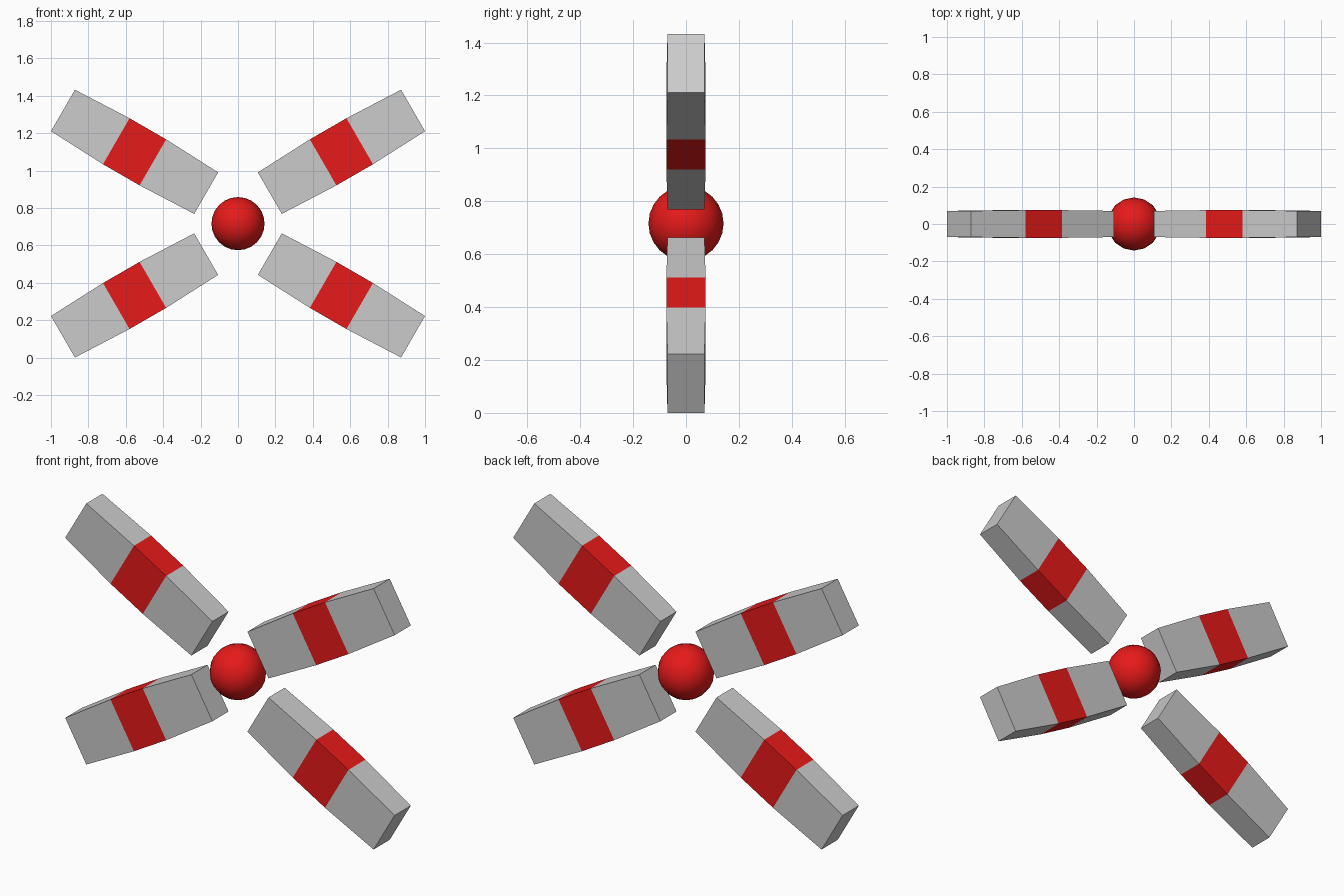
import bpy
import bmesh
from math import radians, sin, cos

if "Cube" in bpy.data.objects:
    bpy.data.objects.remove(bpy.data.objects["Cube"])

MID_Z = 0.716
RED = bpy.data.materials.new("red")
RED.diffuse_color = (0.8, 0.01, 0.01, 1)
RED.use_nodes = True
RED.node_tree.nodes["Principled BSDF"].inputs["Base Color"].default_value = RED.diffuse_color

# Cross-sections along a blade: (distance from its middle, half height, half depth)
SECTIONS = [(-0.442, 0.128, 0.07), (-0.113, 0.142, 0.074),
            (0.113, 0.142, 0.074), (0.442, 0.128, 0.07)]


def make_blade(name, sx, sz):
    """Bar tilted 30 degrees, swollen at the red centre band, mirrored by signs."""
    bm = bmesh.new()
    c, s = cos(radians(30)), sin(radians(30))
    rings = []
    for u, h, d in SECTIONS:
        ring = []
        for v, y in ((-h, -d), (h, -d), (h, d), (-h, d)):
            x = 0.553 + u * c - v * s
            z = 0.384 + u * s + v * c
            ring.append(bm.verts.new((sx * x, y, MID_Z + sz * z)))
        rings.append(ring)
    for i, (a, b) in enumerate(zip(rings, rings[1:])):
        for k in range(4):
            n = (k + 1) % 4
            face = bm.faces.new((a[k], a[n], b[n], b[k]))
            face.material_index = int(i == 1)
    bm.faces.new(rings[0])
    bm.faces.new(rings[-1])
    bmesh.ops.recalc_face_normals(bm, faces=bm.faces)
    mesh = bpy.data.meshes.new(name)
    grey = bpy.data.materials.get("grey") or bpy.data.materials.new("grey")
    grey.diffuse_color = (0.6, 0.6, 0.6, 1)
    grey.use_nodes = True
    grey.node_tree.nodes["Principled BSDF"].inputs["Base Color"].default_value = grey.diffuse_color
    mesh.materials.append(grey)
    mesh.materials.append(RED)
    bm.to_mesh(mesh)
    bm.free()
    bpy.context.collection.objects.link(bpy.data.objects.new(name, mesh))


# Four blades in an X
for sx, side in ((1, "right"), (-1, "left")):
    for sz, level in ((1, "upper"), (-1, "lower")):
        make_blade(f"{level}_{side}_blade", sx, sz)

# Central ball
bpy.ops.mesh.primitive_uv_sphere_add(segments=16, ring_count=12, radius=0.142,
                                     location=(0, 0, MID_Z))
ball = bpy.context.object
ball.name = "centre_ball"
ball.data.materials.append(RED)
bpy.ops.object.shade_smooth_by_angle(angle=radians(40))
